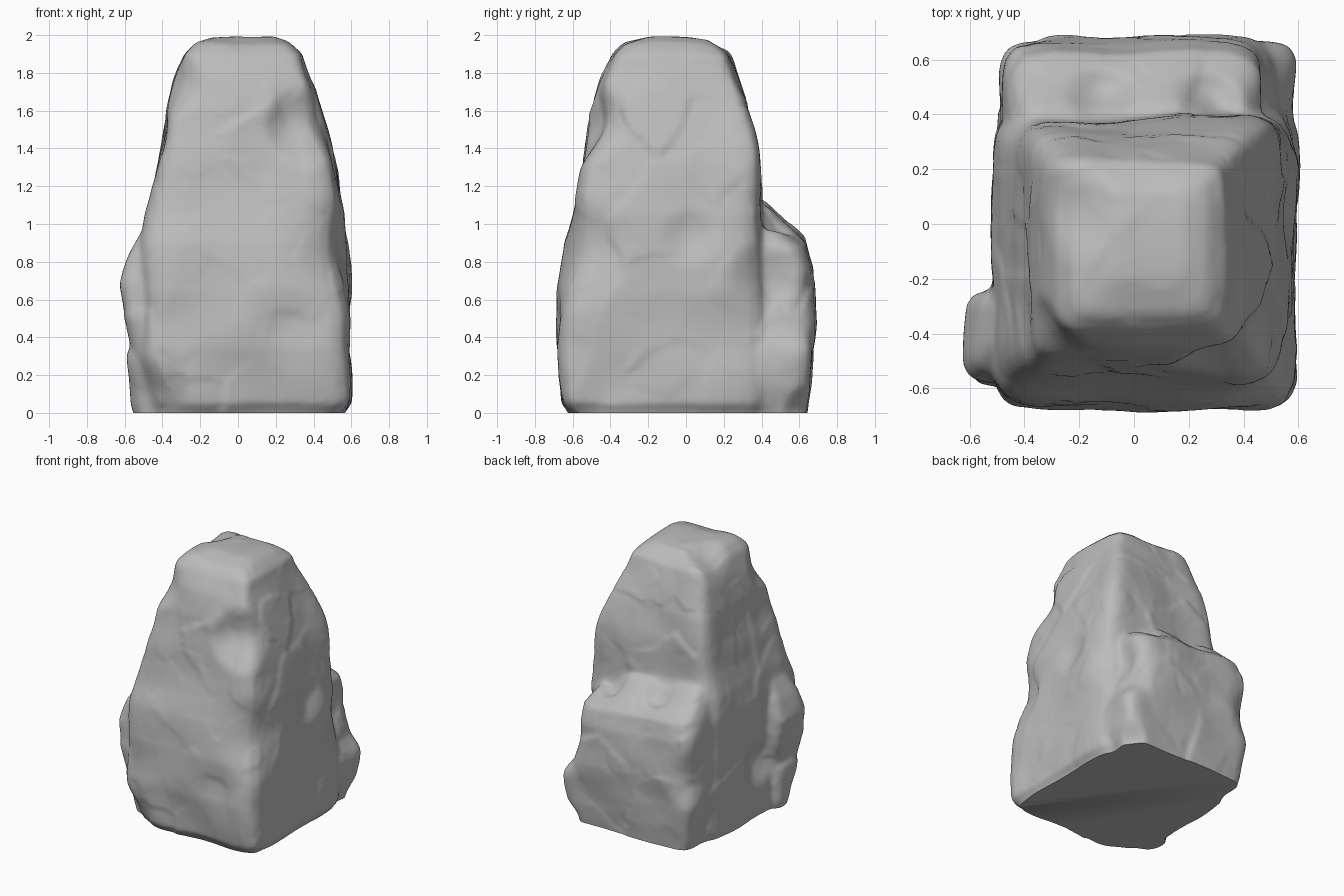
import bpy, bmesh, math
from mathutils import Vector, noise

if "Cube" in bpy.data.objects:
    bpy.data.objects.remove(bpy.data.objects["Cube"], do_unlink=True)

stone = bpy.data.materials.new("grey stone")
stone.use_nodes = True
stone.diffuse_color = (0.5, 0.5, 0.5, 1)
bsdf = stone.node_tree.nodes["Principled BSDF"]
bsdf.inputs["Base Color"].default_value = stone.diffuse_color
bsdf.inputs["Roughness"].default_value = 0.9

SIDES = 72


def loft(bm, sections, power, lean=0):
    """Stack rounded rectangles given as (z, x min, x max, y min, y max)."""
    rings = []
    for z, x0, x1, y0, y1 in sections:
        ring = []
        for i in range(SIDES):
            a = math.tau * i / SIDES
            c, s = math.cos(a), math.sin(a)
            r = (abs(c) ** power + abs(s) ** power) ** (-1 / power)
            x = (x0 + x1 + c * r * (x1 - x0)) / 2
            ring.append(bm.verts.new((x, (y0 + y1 + s * r * (y1 - y0)) / 2, z + lean * x)))
        rings.append(ring)
    for low, high in zip(rings, rings[1:]):
        for i in range(SIDES):
            j = (i + 1) % SIDES
            bm.faces.new((low[i], low[j], high[j], high[i]))
    bm.faces.new(rings[0][::-1])
    bm.faces.new(rings[-1])


bm = bmesh.new()
# Tall tapering block
loft(bm, [(-.1, -.46, .54, -.57, .42), (0, -.5, .57, -.61, .43), (.05, -.51, .6, -.65, .44),
          (.35, -.51, .59, -.68, .44), (.65, -.51, .59, -.67, .43), (.9, -.51, .57, -.63, .41),
          (1.05, -.49, .56, -.59, .4), (1.2, -.45, .53, -.565, .385), (1.4, -.41, .485, -.535, .37),
          (1.6, -.385, .43, -.5, .335), (1.78, -.33, .38, -.445, .27), (1.9, -.28, .34, -.385, .23),
          (1.955, -.22, .27, -.33, .17), (1.985, -.1, .18, -.2, .12)], 9)
# Low foot behind the block
loft(bm, [(-.1, -.43, .5, -.2, .62), (.05, -.46, .55, -.2, .645), (.15, -.47, .57, -.2, .66),
          (.33, -.49, .57, -.2, .665), (.45, -.48, .52, -.2, .66), (.6, -.45, .46, -.2, .6)], 11)
# Shelf above the foot, higher at one end
loft(bm, [(.2, -.46, .5, -.1, .66), (.5, -.48, .52, -.1, .685), (.78, -.48, .51, -.1, .67),
          (.91, -.46, .48, -.1, .63), (1, -.44, .42, -.1, .53), (1.1, -.4, .27, -.1, .43)], 8, -.09)
# Lump on the side and stub under it
loft(bm, [(.28, -.54, -.3, -.55, -.28), (.5, -.595, -.3, -.59, -.24), (.68, -.62, -.3, -.57, -.24),
          (.83, -.57, -.3, -.53, -.25), (.95, -.51, -.3, -.46, -.28)], 5)
loft(bm, [(-.1, -.52, -.2, -.52, -.3), (.05, -.57, -.2, -.54, -.28), (.3, -.585, -.2, -.54, -.28),
          (.4, -.54, -.2, -.52, -.32)], 4)
bmesh.ops.recalc_face_normals(bm, faces=bm.faces)
mesh = bpy.data.meshes.new("rock")
bm.to_mesh(mesh)
bm.free()
rock = bpy.data.objects.new("rock", mesh)
bpy.context.collection.objects.link(rock)

# Fuse the blocks and soften their seams
remesh = rock.modifiers.new("fuse", 'REMESH')
remesh.mode = 'VOXEL'
remesh.voxel_size = 0.018
soften = rock.modifiers.new("soften", 'SMOOTH')
soften.factor = 0.5
soften.iterations = 3
graph = bpy.context.evaluated_depsgraph_get()
fused = bpy.data.meshes.new_from_object(rock.evaluated_get(graph))
rock.modifiers.clear()
rock.data = fused

# Broken corners, hollows and swellings: centre, radius, push
dents = [((.36, -.5, 1.52), .25, (-.05, .08, 0)), ((-.36, -.45, 1.75), .22, (.04, .05, 0)),
         ((.58, -.62, .85), .35, (-.05, .04, 0)), ((.53, .42, .72), .22, (-.05, 0, 0)),
         ((-.22, .05, 1.97), .2, (0, 0, -.05)), ((.27, .44, 1), .15, (0, 0, -.07)),
         ((-.12, .47, 1.05), .15, (0, 0, -.06)), ((.57, .65, 0), .16, (-.05, -.04, 0)),
         ((-.5, .66, .55), .25, (.04, -.03, 0)), ((-.52, -.13, .4), .2, (.06, 0, 0)),
         ((.58, .02, .93), .18, (-.03, 0, 0)), ((-.5, -.66, .02), .3, (.06, .05, 0)),
         ((.46, .36, 1.38), .3, (.04, .03, 0)), ((.58, -.66, .15), .25, (.025, -.01, 0)),
         ((.53, .65, .65), .3, (-.04, -.02, 0)), ((.57, .66, .3), .18, (.03, .01, 0))]

bm = bmesh.new()
bm.from_mesh(fused)
bm.normal_update()
moves = []
for v in bm.verts:
    p = v.co
    # Flat chips: each cell tips the surface its own way, stretched along a rising diagonal
    q = Vector((p.x, p.y * .8 - p.z * .45, p.z * .6 + p.y * .4))
    q += noise.noise_vector(p * 3) * .06
    height = .022 * noise.noise(p * 3)
    for scale, tip in ((2.6, .05), (5.5, .05)):
        seed = noise.voronoi(q * scale)[1][0]
        tilt = noise.noise_vector(seed * 5.3)
        height += tip * (q - seed / scale).dot(tilt)
    move = v.normal * height
    for centre, radius, push in dents:
        d = (p - Vector(centre)).length / radius
        if d < 1:
            move += Vector(push) * (1 - d * d) ** 2
    moves.append(move)
for v, move in zip(bm.verts, moves):
    v.co += move
for step in range(2):
    bmesh.ops.smooth_vert(bm, verts=bm.verts, factor=0.5, use_axis_x=True, use_axis_y=True,
                          use_axis_z=True)

# Flat underside
cut = bmesh.ops.bisect_plane(bm, geom=bm.verts[:] + bm.edges[:] + bm.faces[:], plane_co=(0, 0, 0),
                             plane_no=(0, 0, 1), clear_inner=True)
rim = [e for e in cut["geom_cut"] if isinstance(e, bmesh.types.BMEdge)]
bmesh.ops.holes_fill(bm, edges=rim, sides=0)
bm.to_mesh(fused)
bm.free()
fused.materials.clear()
fused.materials.append(stone)

bpy.context.view_layer.objects.active = rock
rock.select_set(True)
bpy.ops.object.shade_smooth_by_angle(angle=math.radians(50))
